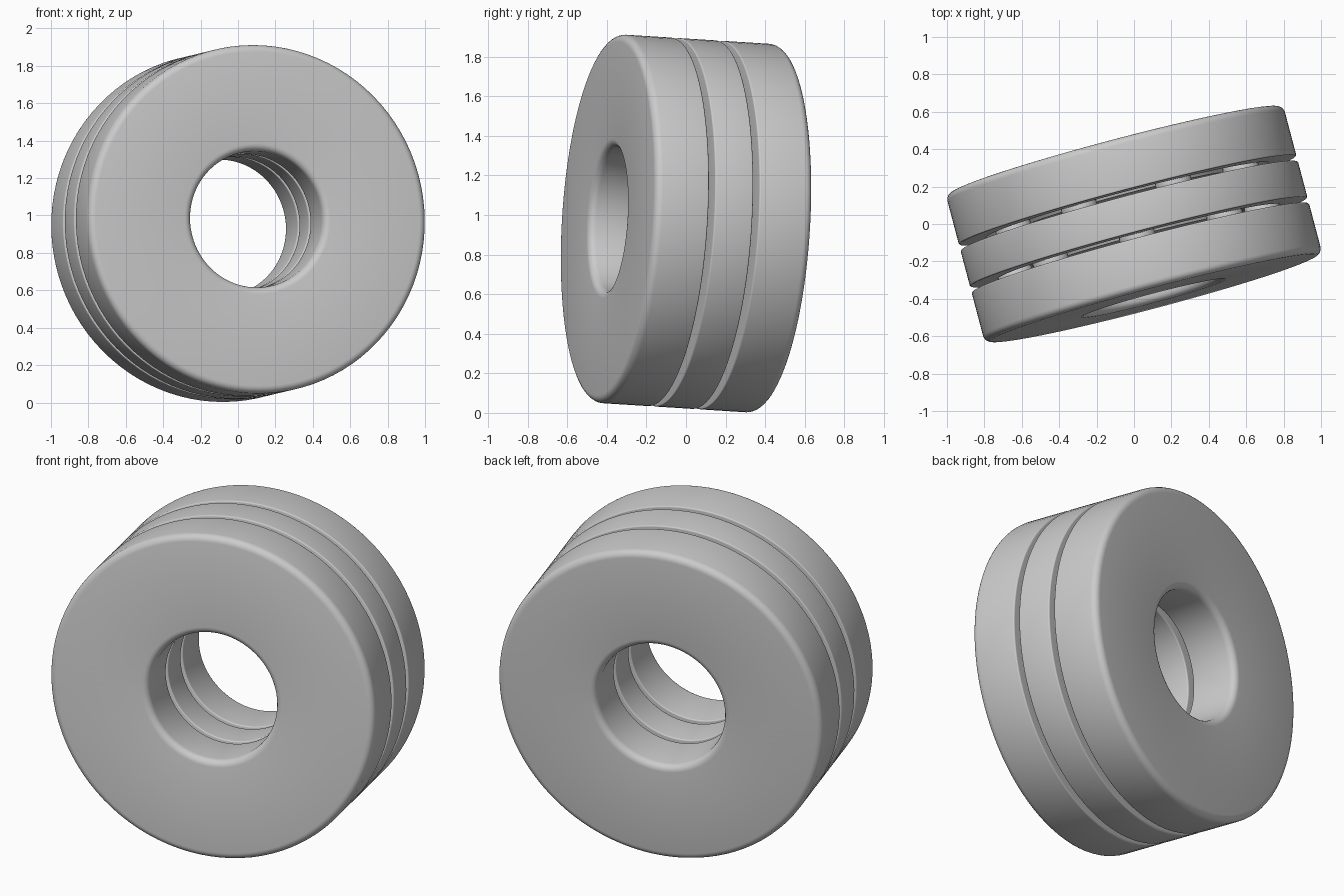
import bpy, bmesh
from math import sin, cos, pi, radians, asin
from mathutils import Matrix, Vector

if "Cube" in bpy.data.objects:
    bpy.data.objects.remove(bpy.data.objects["Cube"])

OUTER, BORE = 0.933, 0.365          # washer radii
HALF, MID, GAP = 0.411, 0.10, 0.032  # half length, half middle washer, gap
RACE, BALL = 0.68, 0.10             # ball circle and ball radius
SEAT = MID + GAP / 2                # ball centre along the axis
BIG, SMALL = 0.038, 0.008           # corner rounding

steel = bpy.data.materials.new("steel grey")
steel.use_nodes = True
steel.diffuse_color = (0.6, 0.6, 0.6, 1)
steel.node_tree.nodes["Principled BSDF"].inputs["Base Color"].default_value = (0.6, 0.6, 0.6, 1)

# The bearing axis is local y, turned and tipped slightly
POSE = (Matrix.Translation((0, 0, 0.957))
        @ Matrix.Rotation(radians(14.8), 4, 'Z')
        @ Matrix.Rotation(radians(-3.5), 4, 'X'))


def finish(name, bm):
    mesh = bpy.data.meshes.new(name)
    bmesh.ops.recalc_face_normals(bm, faces=bm.faces)
    bm.to_mesh(mesh)
    bm.free()
    mesh.materials.append(steel)
    obj = bpy.data.objects.new(name, mesh)
    obj.matrix_world = POSE
    bpy.context.collection.objects.link(obj)
    bpy.ops.object.select_all(action='DESELECT')
    obj.select_set(True)
    bpy.context.view_layer.objects.active = obj
    bpy.ops.object.shade_smooth_by_angle(angle=radians(35))
    return obj


def arc(r, t, size, start, end, steps):
    angles = [start + (end - start) * i / steps for i in range(steps + 1)]
    return [(r + size * cos(a), t + size * sin(a)) for a in angles]


def washer(name, t0, t1, round0, round1, groove0, groove1):
    """Ring from t0 to t1 with rounded rims and optional ball grooves."""
    size = BALL + 0.004
    dip = asin(GAP / 2 / size)
    pts = arc(BORE + round0, t0 + round0, round0, pi, pi * 1.5, 5)
    if groove0:
        pts += arc(RACE, t0 - GAP / 2, size, pi - dip, dip, 10)
    pts += arc(OUTER - round0, t0 + round0, round0, -pi / 2, 0, 5)
    pts += arc(OUTER - round1, t1 - round1, round1, 0, pi / 2, 5)
    if groove1:
        pts += arc(RACE, t1 + GAP / 2, size, -dip, dip - pi, 10)
    pts += arc(BORE + round1, t1 - round1, round1, pi / 2, pi, 5)
    bm = bmesh.new()
    verts = [bm.verts.new((r, t, 0)) for r, t in pts]
    edges = [bm.edges.new((v, verts[i - 1])) for i, v in enumerate(verts)]
    bmesh.ops.spin(bm, geom=verts + edges, cent=(0, 0, 0), axis=(0, 1, 0),
                   angle=2 * pi, steps=96, use_merge=True)
    bmesh.ops.remove_doubles(bm, verts=bm.verts, dist=0.0001)
    finish(name, bm)


def ball_row(name, t, count, offset):
    bm = bmesh.new()
    for i in range(count):
        a = offset + 2 * pi * i / count
        place = Matrix.Translation(Vector((RACE * sin(a), t, RACE * cos(a))))
        bmesh.ops.create_uvsphere(bm, u_segments=24, v_segments=12,
                                  radius=BALL, matrix=place)
    finish(name, bm)


# Three washers
washer("front_washer", -HALF, -MID - GAP, BIG, SMALL, False, True)
washer("middle_washer", -MID, MID, SMALL, SMALL, True, True)
washer("rear_washer", MID + GAP, HALF, SMALL, BIG, True, False)

# Balls running in the two gaps
ball_row("front_balls", -SEAT, 8, 0)
ball_row("rear_balls", SEAT, 8, pi / 8)
